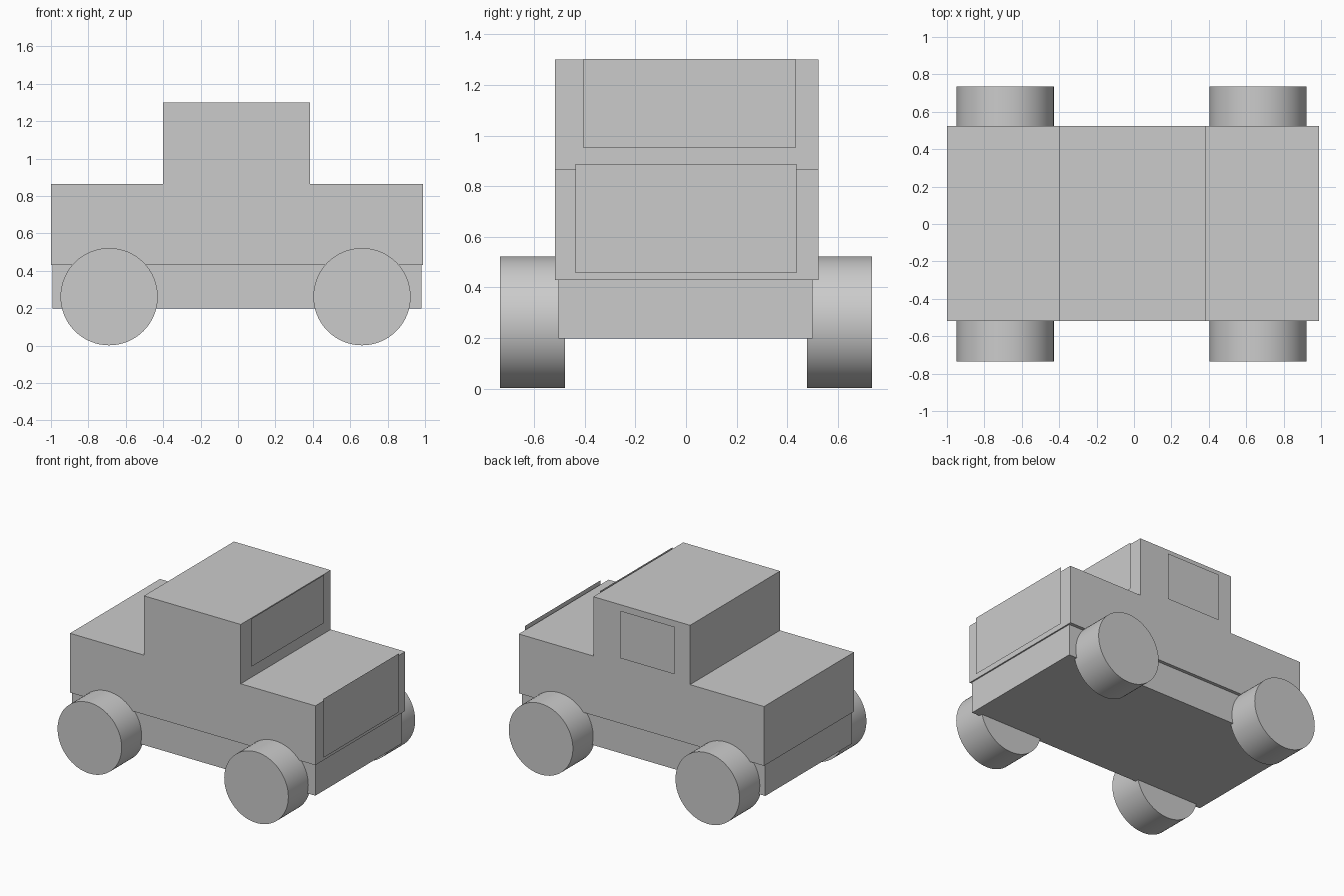
import bpy
import bmesh
from math import radians
from mathutils import Vector

if "Cube" in bpy.data.objects:
    bpy.data.objects.remove(bpy.data.objects["Cube"])


def make_object(name, bm):
    mesh = bpy.data.meshes.new(name)
    bm.to_mesh(mesh)
    bm.free()
    obj = bpy.data.objects.new(name, mesh)
    bpy.context.collection.objects.link(obj)
    return obj


def extruded_profile(name, points, y0, y1):
    """Closed x/z outline extruded along y."""
    bm = bmesh.new()
    face = bm.faces.new([bm.verts.new((x, y0, z)) for x, z in points])
    new = bmesh.ops.extrude_face_region(bm, geom=[face])["geom"]
    verts = [v for v in new if isinstance(v, bmesh.types.BMVert)]
    bmesh.ops.translate(bm, verts=verts, vec=(0, y1 - y0, 0))
    bmesh.ops.recalc_face_normals(bm, faces=bm.faces)
    return make_object(name, bm)


def panel(name, corner, u, v):
    """Flat sheet spanned by two edge vectors."""
    c, u, v = Vector(corner), Vector(u), Vector(v)
    bm = bmesh.new()
    bm.faces.new([bm.verts.new(p) for p in (c, c + u, c + u + v, c + v)])
    return make_object(name, bm)


# Body with raised cab
extruded_profile("body", [
    (-1.0, 0.43), (0.99, 0.43), (0.99, 0.865), (0.385, 0.865),
    (0.385, 1.30), (-0.40, 1.30), (-0.40, 0.865), (-1.0, 0.865),
], -0.518, 0.524)

# Chassis, slightly narrower than the body
extruded_profile("chassis", [
    (-0.993, 0.198), (0.98, 0.198), (0.98, 0.43), (-0.993, 0.43),
], -0.504, 0.50)

# Thin sheets floating just off the body
panel("grille_panel", (1.0, -0.437, 0.457), (0, 0.874, 0), (0, 0, 0.431))
panel("windshield", (0.395, -0.405, 0.951), (0, 0.838, 0), (0, 0, 0.352))
panel("side_window", (0.154, 0.537, 0.915), (-0.436, 0, 0), (0, 0, 0.348))

# Four wheels
for end, x in (("left", -0.689), ("right", 0.663)):
    for side, sign in (("front", -1), ("back", 1)):
        bpy.ops.mesh.primitive_cylinder_add(
            vertices=64, radius=0.26, depth=0.257,
            location=(x, sign * 0.6065, 0.262), rotation=(radians(90), 0, 0))
        bpy.context.object.name = f"{side}_{end}_wheel"
        bpy.ops.object.shade_smooth_by_angle(angle=radians(30))
